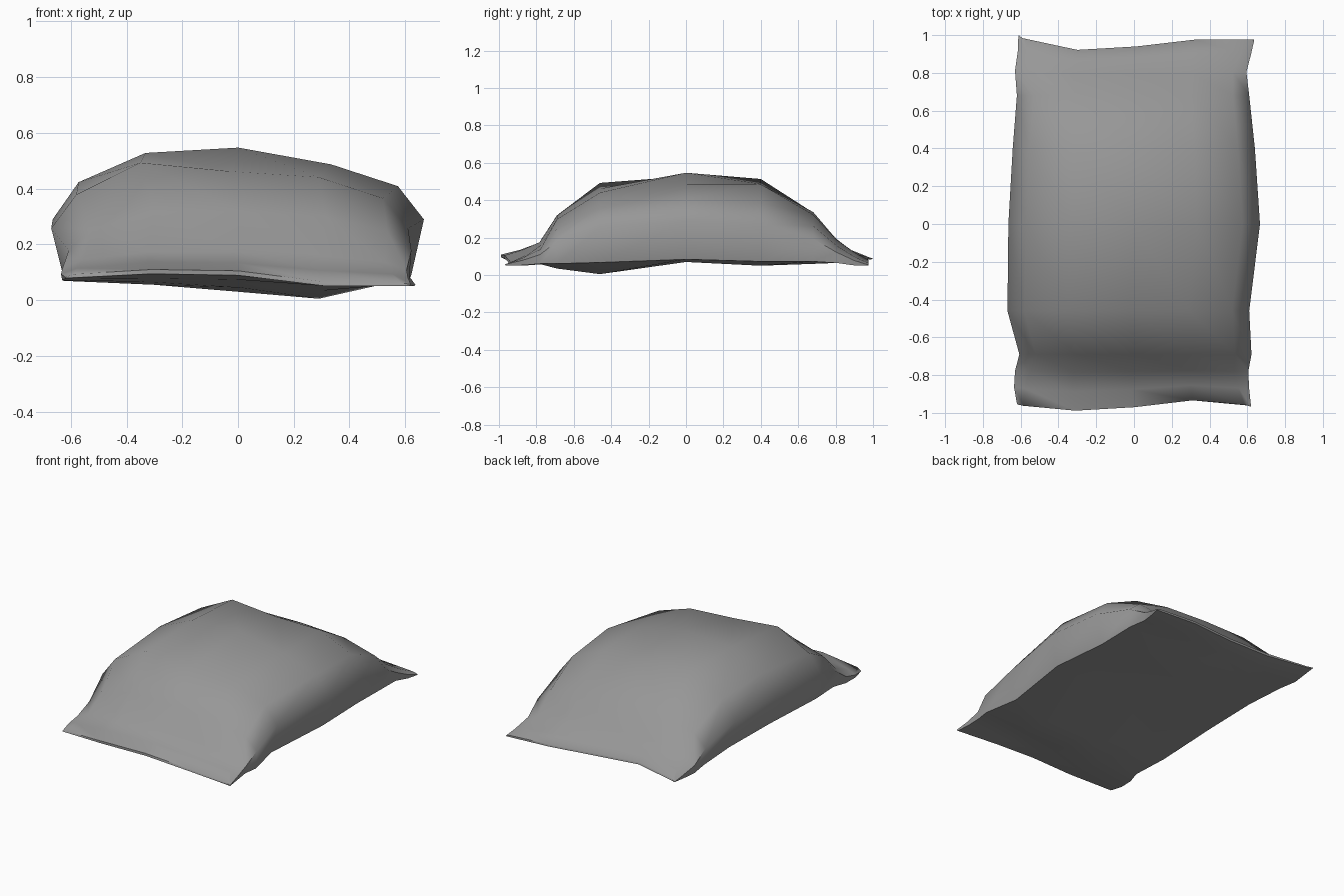
import bpy, bmesh, math

if "Cube" in bpy.data.objects:
    bpy.data.objects.remove(bpy.data.objects["Cube"])

# cross-section of the filled sack: (share of half width, share of height)
SECTION = [(1, .46), (.86, .71), (.5, .92), (0, 1), (-.5, .96), (-.86, .74),
           (-1, .46), (-.93, .06), (-.5, 0), (0, 0), (.5, 0), (.93, .03)]

# stations along the sack: y, left x, right x, bottom z, top z, belly sag
STATIONS = [(-.96, -.62, .62, .065, .081, 0),
            (-.87, -.635, .61, .06, .12, 0),
            (-.78, -.63, .605, .06, .172, 0),
            (-.69, -.607, .622, .055, .325, .02),
            (-.46, -.67, .61, .06, .49, .055),
            (0, -.665, .667, .07, .547, 0),
            (.40, -.642, .64, .06, .517, .01),
            (.68, -.62, .61, .065, .345, .005),
            (.80, -.63, .595, .065, .20, 0),
            (.89, -.615, .62, .06, .125, 0),
            (.96, -.612, .637, .065, .081, 0)]

# uneven filling of the top: station y -> height change at u = -.5, 0, .5
LEAN = {-.69: (.005, -.008, -.005), -.46: (.02, -.028, -.015), 0: (0, 0, -.022),
        .40: (.015, -.03, .005), .68: (0, -.008, 0)}

# waviness of the flattened lips: (u, shift in y, shift in z)
FRONT_LIP = [(-1, .01, .01), (-.55, -.03, .03), (0, -.01, .024), (.55, .03, -.018), (1, -.008, -.015)]
BACK_LIP = [(-1, .04, .015), (-.55, -.04, .03), (0, -.02, .01), (.55, .02, 0), (1, .015, -.018)]


def wave(lip, u):
    for (u0, y0, z0), (u1, y1, z1) in zip(lip, lip[1:]):
        if u <= u1:
            t = (u - u0) / (u1 - u0)
            return y0 + (y1 - y0) * t, z0 + (z1 - z0) * t
    return lip[-1][1:]


def ramp(y, start, end):
    return max(0, min(1, (abs(y) - start) / (end - start)))


bm = bmesh.new()
rings = []
for y, xl, xr, zb, zt, sag in STATIONS:
    ring = []
    w = ramp(y, .74, .96)                          # how much of a lip this is
    lip = FRONT_LIP if y < 0 else BACK_LIP
    lean = dict(zip((-.5, 0, .5), LEAN.get(y, (0, 0, 0))))
    for i, (u, v) in enumerate(SECTION):
        # corners spread towards the seam near the ends, the underside first
        spread = .6 * w if i <= 6 else .9 * ramp(y, .45, .72)
        flat_u = u + (math.copysign(1, u) - u) * spread if abs(u) > .8 else u
        dy, dz = wave(lip, u)
        z = zb + (zt - zb) * v + dz * w
        if i > 6:                                  # lopsided sag underneath
            z -= sag * (max(0, .5 + u) if u < .8 else .1)
        else:
            z += lean.get(u, 0)
        x = (xl + xr) / 2 + flat_u * (xr - xl) / 2
        ring.append(bm.verts.new((x, y + dy * w, z)))
    rings.append(ring)

# skin between the stations
n = len(SECTION)
for a, b in zip(rings, rings[1:]):
    for i in range(n):
        j = (i + 1) % n
        bm.faces.new((a[i], a[j], b[j], b[i]))

# narrow closing strips at both lips
for r in (rings[0], rings[-1]):
    bm.faces.new((r[0], r[1], r[11]))
    for i in range(1, 5):
        bm.faces.new((r[i], r[i + 1], r[11 - i], r[12 - i]))
    bm.faces.new((r[5], r[6], r[7]))
bmesh.ops.recalc_face_normals(bm, faces=bm.faces)

mesh = bpy.data.meshes.new("sack")
bm.to_mesh(mesh)
bm.free()
cloth = bpy.data.materials.new("grey_cloth")
cloth.diffuse_color = (.31, .31, .31, 1)
cloth.use_nodes = True
cloth.node_tree.nodes["Principled BSDF"].inputs["Base Color"].default_value = cloth.diffuse_color
mesh.materials.append(cloth)
sack = bpy.data.objects.new("sack", mesh)
bpy.context.collection.objects.link(sack)
bpy.context.view_layer.objects.active = sack
sack.select_set(True)
bpy.ops.object.shade_smooth_by_angle(angle=math.radians(60))
